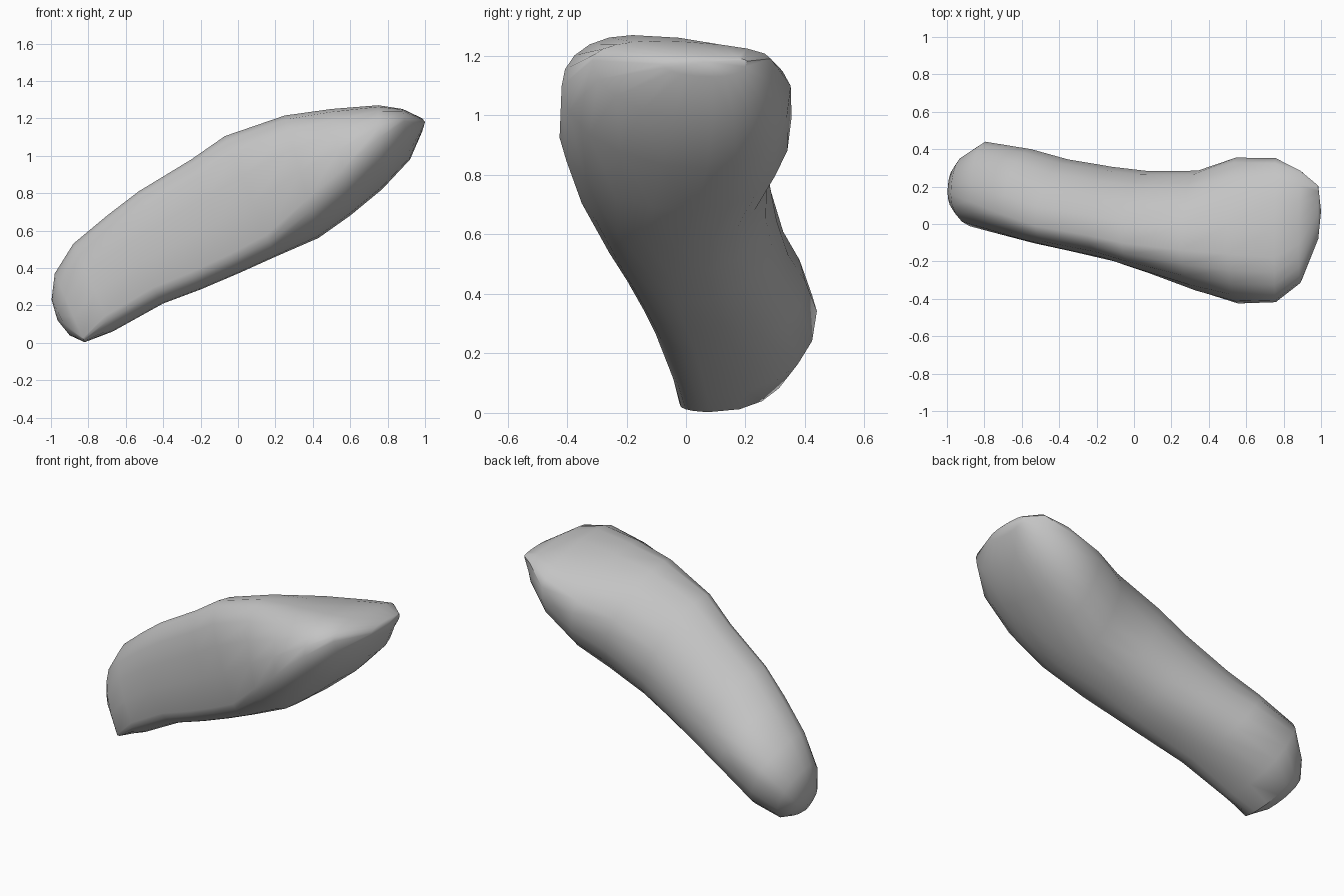
import bpy, bmesh, math
from mathutils import Vector

cube = bpy.data.objects.get("Cube")
if cube:
    bpy.data.objects.remove(cube, do_unlink=True)

# One plain grey material
grey = bpy.data.materials.new("light grey")
grey.use_nodes = True
colour = (0.55, 0.55, 0.55, 1)
grey.diffuse_color = colour
grey.node_tree.nodes["Principled BSDF"].inputs["Base Color"].default_value = colour

# Slanted sections along the shaft: underside x, z, y; crest x, z, y;
# front bulge height fraction, y; back bulge height fraction, y
SECTIONS = [
    (-.90, .04, .10, -.997, .23, .17, .35, .06, .60, .30),
    (-.82, .003, .08, -.98, .37, .16, .06, -.02, .58, .36),
    (-.67, .06, .07, -.88, .53, .12, .18, -.05, .60, .44),
    (-.40, .21, .03, -.70, .68, .05, .18, -.11, .50, .40),
    (-.20, .285, .00, -.53, .81, -.01, .17, -.15, .46, .345),
    (.00, .37, -.03, -.25, .98, -.06, .17, -.205, .45, .305),
    (.20, .46, -.05, -.07, 1.105, -.10, .18, -.27, .46, .283),
    (.43, .56, -.03, .25, 1.215, -.14, .32, -.367, .50, .285),
    (.60, .68, .03, .50, 1.25, -.16, .43, -.425, .55, .355),
    (.77, .82, .07, .75, 1.27, -.18, .62, -.418, .62, .352),
    (.92, .98, .09, .88, 1.25, -.11, .76, -.315, .78, .285),
    (.985, 1.13, .09, .985, 1.20, .06, .60, -.08, .75, .205),
]
STEPS = 5
# Roundness of each quarter; lower is boxier
QUARTER_POWER = (1.0, 0.95, 1.05, 0.88)


def section_ring(bm, section):
    """Closed ring made of four rounded quarters between the extremes."""
    lx, lz, ly, ux, uz, uy, fs, fy, bs, by = section
    corners = [(0, ly), (fs, fy), (1, uy), (bs, by)]
    ring = []
    for q in range(4):
        (s0, y0), (s1, y1) = corners[q], corners[(q + 1) % 4]
        power = QUARTER_POWER[q]
        for k in range(STEPS):
            a = k / STEPS * math.pi / 2
            side, rise = math.sin(a) ** power, 1 - math.cos(a) ** power
            # odd quarters start at a side, so the easing is swapped
            ts, ty = (rise, side) if q % 2 == 0 else (side, rise)
            s, y = s0 + (s1 - s0) * ts, y0 + (y1 - y0) * ty
            ring.append(bm.verts.new((lx + (ux - lx) * s, y, lz + (uz - lz) * s)))
    return ring


def close_end(bm, ring, tip):
    """Fan the end ring to a slightly raised point."""
    point = bm.verts.new(Vector(tip))
    for i, v in enumerate(ring):
        bm.faces.new((v, ring[(i + 1) % len(ring)], point))


# Loft the body through all sections
bm = bmesh.new()
rings = [section_ring(bm, s) for s in SECTIONS]
for a, b in zip(rings, rings[1:]):
    n = len(a)
    for i in range(n):
        j = (i + 1) % n
        bm.faces.new((a[i], a[j], b[j], b[i]))
close_end(bm, rings[0], (-.965, .17, .12))
close_end(bm, rings[-1], (1.0, .07, 1.18))
bmesh.ops.recalc_face_normals(bm, faces=bm.faces)

mesh = bpy.data.meshes.new("shaft_body")
bm.to_mesh(mesh)
bm.free()
mesh.materials.append(grey)
body = bpy.data.objects.new("shaft_body", mesh)
bpy.context.collection.objects.link(body)

bpy.context.view_layer.objects.active = body
body.select_set(True)
bpy.ops.object.shade_smooth_by_angle(angle=math.radians(40))
